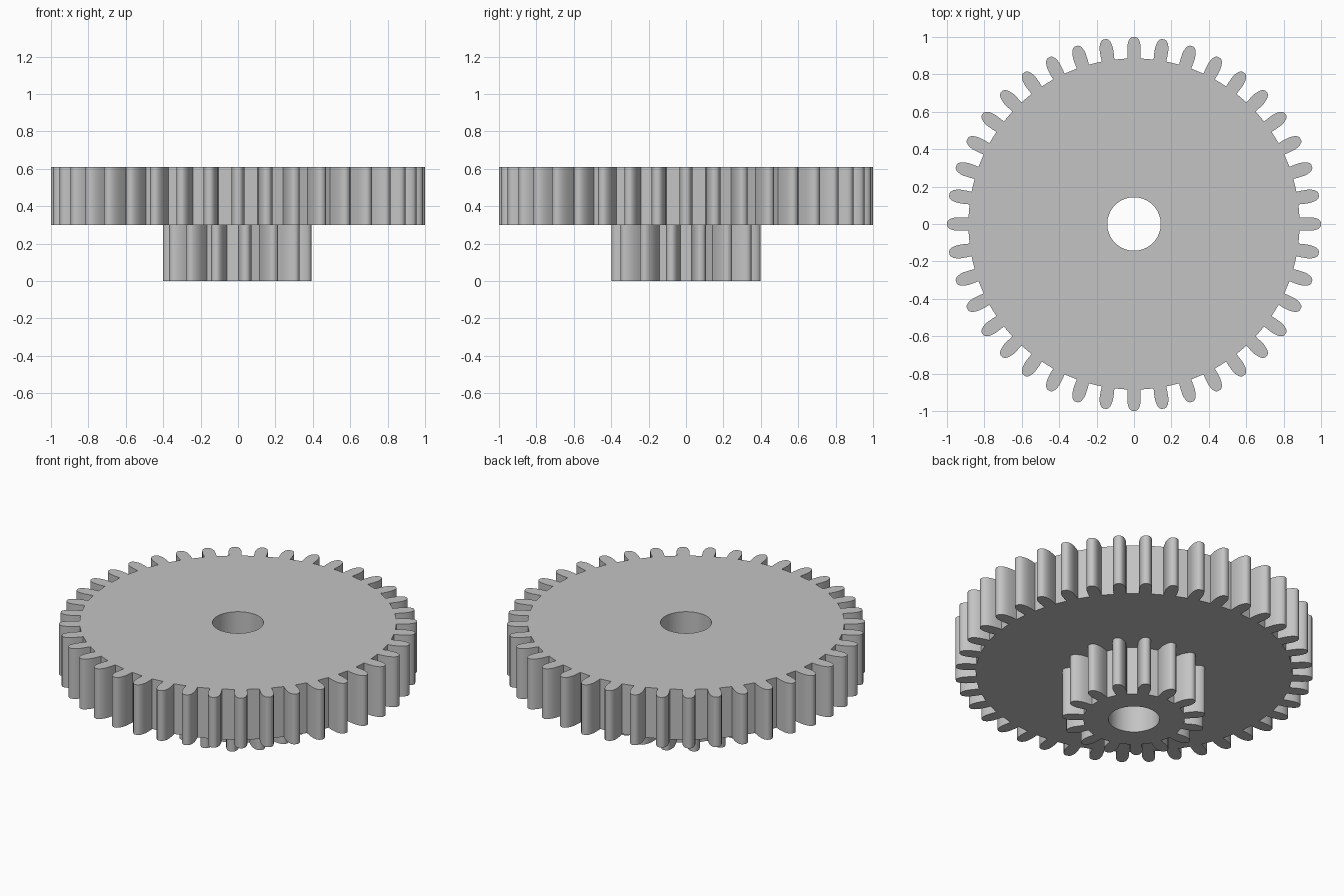
import bpy, bmesh, math
from mathutils import Vector, Matrix

cube = bpy.data.objects.get("Cube")
if cube:
    bpy.data.objects.remove(cube, do_unlink=True)

# One plain grey for the whole part
grey = bpy.data.materials.new("grey plastic")
grey.use_nodes = True
colour = (0.55, 0.55, 0.55, 1)
grey.diffuse_color = colour
grey.node_tree.nodes["Principled BSDF"].inputs["Base Color"].default_value = colour

BORE = 0.143


def tooth_outline(half_profile, count, phase):
    """Repeat a mirrored tooth (radius, half width) around the axis."""
    tooth = [Vector((r, -w, 0)) for r, w in half_profile]
    tooth += [Vector((r, w, 0)) for r, w in reversed(half_profile)]
    points = []
    for i in range(count):
        turn = Matrix.Rotation(phase + math.tau * i / count, 3, "Z")
        points += [turn @ p for p in tooth]
    return points


def circle(radius, sides):
    return [Vector((radius * math.cos(math.tau * i / sides),
                    radius * math.sin(math.tau * i / sides), 0)) for i in range(sides)]


def make_gear(name, outline, bottom, top, capped=True):
    """Fill the outline around the bore, then extrude it upward."""
    bm = bmesh.new()
    edges = []
    for loop in (outline, circle(BORE, 64)):
        verts = [bm.verts.new(p + Vector((0, 0, bottom))) for p in loop]
        edges += [bm.edges.new((verts[i - 1], v)) for i, v in enumerate(verts)]
    bmesh.ops.triangle_fill(bm, edges=edges, use_beauty=True, normal=(0, 0, -1))
    base = bm.faces[:]
    result = bmesh.ops.extrude_face_region(bm, geom=base, use_keep_orig=True)
    raised = [g for g in result["geom"] if isinstance(g, bmesh.types.BMVert)]
    bmesh.ops.translate(bm, verts=raised, vec=(0, 0, top - bottom))
    bmesh.ops.recalc_face_normals(bm, faces=bm.faces[:])
    if not capped:
        lid = [f for f in bm.faces if all(v.co.z > top - 0.001 for v in f.verts)]
        bmesh.ops.delete(bm, geom=lid, context="FACES")
    mesh = bpy.data.meshes.new(name)
    bm.to_mesh(mesh)
    bm.free()
    mesh.materials.append(grey)
    obj = bpy.data.objects.new(name, mesh)
    bpy.context.collection.objects.link(obj)
    bpy.ops.object.select_all(action="DESELECT")
    obj.select_set(True)
    bpy.context.view_layer.objects.active = obj
    bpy.ops.object.shade_smooth_by_angle(angle=math.radians(30))
    return obj


# Large upper gear
large_tooth = [(0.885, 0.034), (0.915, 0.036), (0.945, 0.036), (0.965, 0.033),
               (0.983, 0.027), (0.995, 0.018), (1.0, 0.009)]
make_gear("large_gear", tooth_outline(large_tooth, 40, 0), 0.30, 0.61)

# Small lower pinion, open where it joins the large gear
small_tooth = [(0.283, 0.030), (0.315, 0.034), (0.345, 0.036), (0.367, 0.032),
               (0.384, 0.026), (0.395, 0.018), (0.4, 0.009)]
make_gear("small_gear", tooth_outline(small_tooth, 15, math.pi), 0, 0.30, capped=False)
